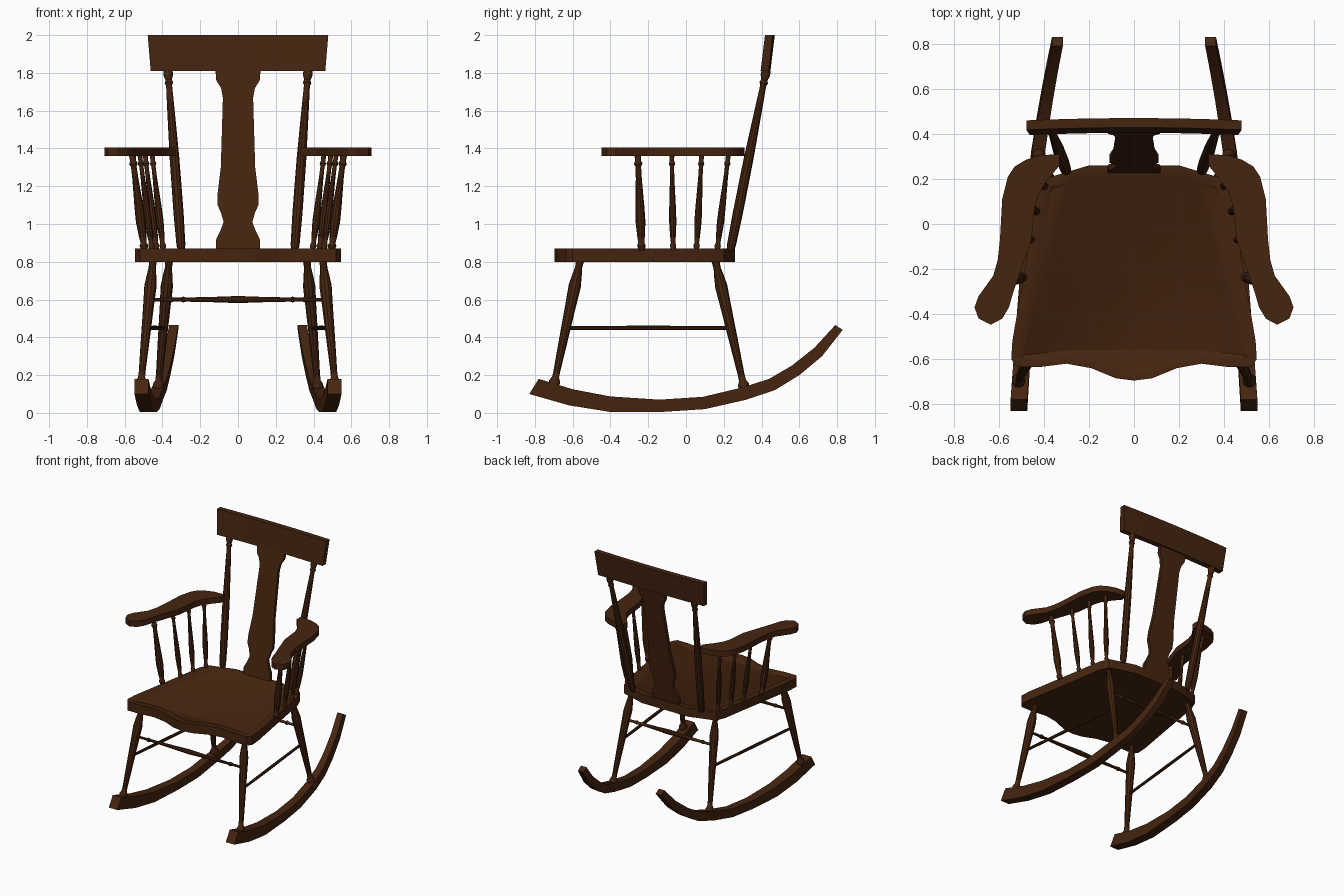
import bpy
import bmesh
from math import cos, sin, tau
from mathutils import Vector

if "Cube" in bpy.data.objects:
    bpy.data.objects.remove(bpy.data.objects["Cube"])

wood = bpy.data.materials.new("dark_brown_wood")
wood.use_nodes = True
wood.diffuse_color = (0.06, 0.018, 0.005, 1)
wood.node_tree.nodes["Principled BSDF"].inputs["Base Color"].default_value = wood.diffuse_color


def loft(name, rings, mirror=False, dish=None):
    """Skin a list of matching rings, cap both ends, optionally sink the last cap."""
    bm = bmesh.new()
    loops = [[bm.verts.new(p) for p in ring] for ring in rings]
    n = len(loops[0])
    for a, b in zip(loops, loops[1:]):
        for i in range(n):
            j = (i + 1) % n
            bm.faces.new((a[i], a[j], b[j], b[i]))
    bm.faces.new(loops[0][::-1])
    top = bm.faces.new(loops[-1])
    bmesh.ops.recalc_face_normals(bm, faces=bm.faces[:])
    if dish:
        border, lip, depth = dish
        bmesh.ops.inset_region(bm, faces=[top], thickness=border)
        bmesh.ops.inset_region(bm, faces=[top], thickness=lip)
        for v in top.verts:
            v.co.z -= depth
    mesh = bpy.data.meshes.new(name)
    bm.to_mesh(mesh)
    bm.free()
    mesh.materials.append(wood)
    ob = bpy.data.objects.new(name, mesh)
    bpy.context.collection.objects.link(ob)
    bpy.ops.object.select_all(action="DESELECT")
    ob.select_set(True)
    bpy.context.view_layer.objects.active = ob
    bpy.ops.object.shade_smooth_by_angle(angle=0.6)
    if mirror:
        ob.modifiers.new("mirror", "MIRROR")
    return ob


def turned(name, start, end, profile, scale=1.0, mirror=True, sides=10):
    """Lathe-turned rod between two points; profile is (fraction, radius)."""
    a, b = Vector(start), Vector(end)
    axis = b - a
    u = axis.orthogonal().normalized()
    v = axis.normalized().cross(u)
    rings = [[a + axis * t + (u * cos(tau * k / sides) + v * sin(tau * k / sides)) * r * scale
              for k in range(sides)] for t, r in profile]
    return loft(name, rings, mirror)


def slab(name, outline, low, high, mirror=False, dish=None):
    rings = [[(x, y, z) for x, y in outline] for z in (low, high)]
    return loft(name, rings, mirror, dish)


# Seat with a serpentine front and a shallow dished top
half = [(0, -.695), (.08, -.685), (.19, -.64), (.3, -.62), (.42, -.635), (.52, -.635),
        (.545, -.6), (.54, -.52), (.48, -.17), (.43, .13), (.4, .2), (.3, .23), (.2, .26), (0, .26)]
outline = half + [(-x, y) for x, y in half[-2:0:-1]]
slab("seat", outline, .80, .87, dish=(.045, .015, .01))

# Rockers: (y, bottom z, top y, top z, centre x, half width)
stations = [(-.83, .10, -.78, .18, .511, .037), (-.62, .04, -.6, .125, .498, .037),
            (-.4, .005, -.4, .087, .484, .036), (-.13, .005, -.14, .07, .465, .034),
            (.1, .02, .09, .085, .447, .032), (.32, .07, .3, .135, .427, .03),
            (.47, .12, .44, .18, .405, .028), (.6, .2, .56, .25, .384, .026),
            (.72, .3, .68, .345, .362, .025), (.83, .44, .79, .465, .34, .024)]
loft("rocker", [[(x - w, y, z), (x + w, y, z), (x + w, ty, tz), (x - w, ty, tz)]
                for y, z, ty, tz, x, w in stations], mirror=True)

# Legs
leg = [(0, .018), (.04, .028), (.07, .03), (.1, .019), (.14, .018), (.4, .024), (.65, .029),
       (.8, .033), (.88, .026), (.94, .019), (1, .022)]
turned("front_leg", (.517, -.705, .12), (.45, -.56, .81), leg)
turned("rear_leg", (.425, .315, .1), (.365, .155, .81), leg)

# Stretchers
rod = [(0, .009), (.1, .01), (.12, .016), (.14, .01), (.35, .014), (.5, .019),
       (.65, .014), (.86, .01), (.88, .016), (.9, .01), (1, .009)]
turned("front_stretcher", (-.47, -.605, .6), (.47, -.605, .6), rod, mirror=False)
turned("rear_stretcher", (-.38, .2, .6), (.38, .2, .6), rod, mirror=False)
turned("side_stretcher", (.485, -.635, .45), (.395, .235, .45), [(0, .01), (.5, .012), (1, .01)])

# Back posts
post = [(0, .018), (.03, .024), (.2, .027), (.5, .026), (.8, .019), (.9, .016),
        (.915, .023), (.93, .017), (.955, .025), (.975, .025), (1, .018)]
turned("back_post", (.3, .235, .86), (.372, .428, 1.83), post)

# Back splat, as half widths by height, leaning with the posts
splat = [(.86, .118), (.92, .115), (.96, .095), (1.01, .076), (1.06, .09), (1.1, .108), (1.16, .108),
         (1.3, .091), (1.5, .085), (1.67, .08), (1.72, .09), (1.76, .115), (1.82, .12)]
rings = []
for z, w in splat:
    y = .24 + (z - .87) * .195
    rings.append([(-w, y - .013, z), (w, y - .013, z), (w, y + .013, z), (-w, y + .013, z)])
loft("back_splat", rings)

# Crest rail, slightly bowed and flared
rings = []
for k in range(-4, 5):
    s = k / 4
    y = .405 - .01 * s * s
    rings.append([(.462 * s, y, 1.81), (.462 * s, y + .042, 1.81),
                  (.478 * s, y + .065, 2), (.478 * s, y + .023, 2)])
loft("crest_rail", rings)

# Armrests
arm = [(.33, .31), (.42, .305), (.48, .285), (.53, .255), (.56, .21), (.585, .11), (.595, -.07),
       (.605, -.16), (.625, -.23), (.69, -.32), (.708, -.37), (.69, -.42), (.635, -.447),
       (.585, -.42), (.555, -.37), (.535, -.3), (.5, -.2), (.455, -.07), (.44, .08),
       (.42, .14), (.38, .2), (.33, .26)]
slab("armrest", arm, 1.36, 1.405, mirror=True)

# Arm spindles: foot and head positions in plan, thickness
spindle = [(0, .014), (.05, .02), (.08, .014), (.15, .018), (.3, .023), (.45, .021),
           (.75, .014), (.87, .013), (.9, .02), (.93, .014), (1, .016)]
plan = [((.495, -.235), (.56, -.255), 1.15), ((.455, -.068), (.52, -.075), .85),
        ((.43, .055), (.492, .083), .85), ((.395, .165), (.455, .225), .85)]
for foot, head, size in plan:
    turned("arm_spindle", (*foot, .86), (*head, 1.37), spindle, size)
